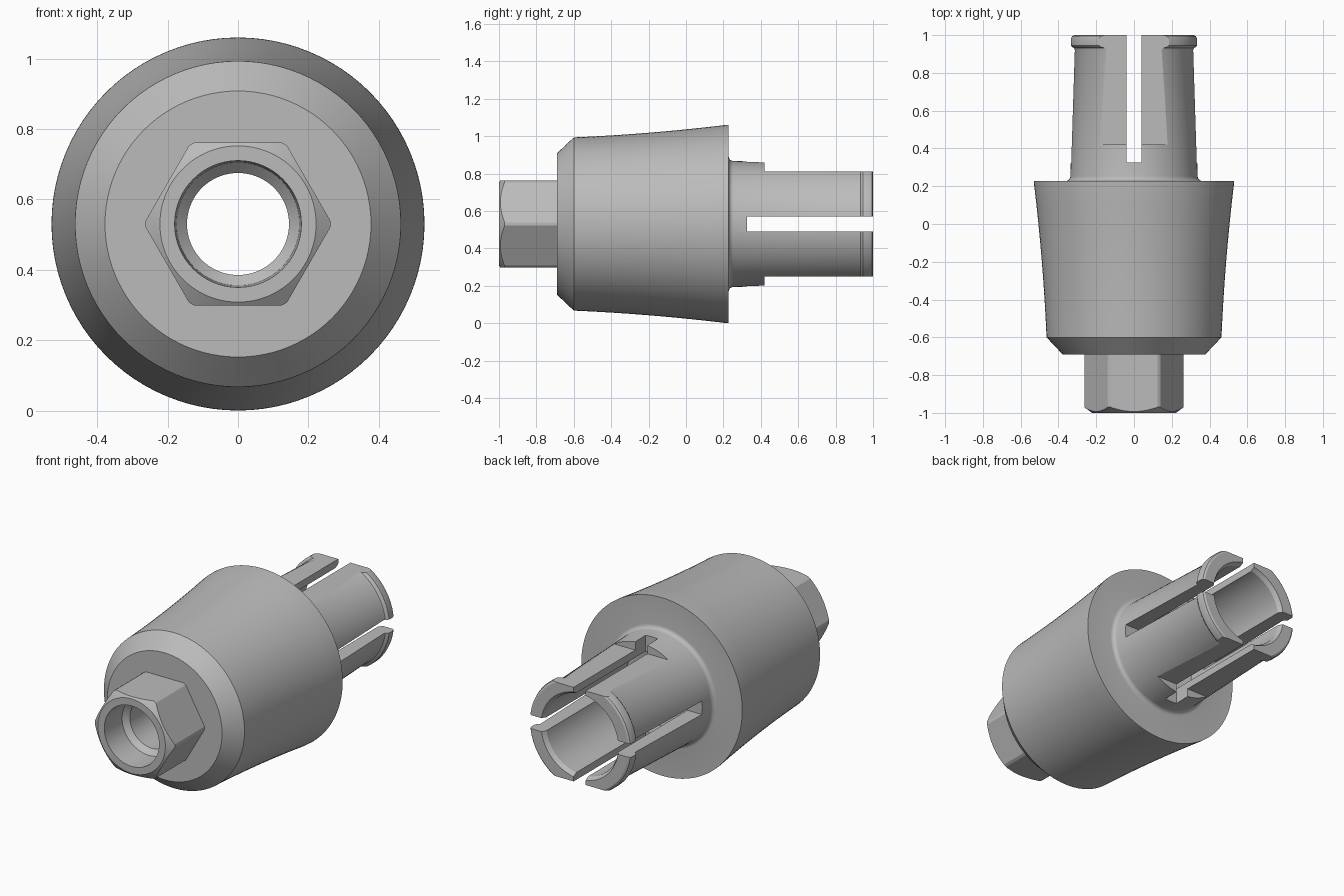
import bpy, bmesh, math
from mathutils import Matrix, Vector

cube = bpy.data.objects.get("Cube")
if cube:
    bpy.data.objects.remove(cube, do_unlink=True)

AXIS_Z = 0.53
SEGMENTS = 96

steel = bpy.data.materials.new("grey steel")
steel.use_nodes = True
GREY = (0.5, 0.5, 0.5, 1)
steel.diffuse_color = GREY
steel.node_tree.nodes["Principled BSDF"].inputs["Base Color"].default_value = GREY


def add_object(name, bm):
    bmesh.ops.recalc_face_normals(bm, faces=bm.faces)
    mesh = bpy.data.meshes.new(name)
    bm.to_mesh(mesh)
    bm.free()
    obj = bpy.data.objects.new(name, mesh)
    obj.data.materials.append(steel)
    bpy.context.collection.objects.link(obj)
    return obj


def lathe(name, profile, segments=SEGMENTS):
    """Spin a closed (y, radius) outline round the long axis."""
    bm = bmesh.new()
    rings = []
    for i in range(segments):
        a = 2 * math.pi * i / segments
        rings.append([bm.verts.new((r * math.cos(a), y, AXIS_Z + r * math.sin(a)))
                      for y, r in profile])
    n = len(profile)
    for i, ring in enumerate(rings):
        nxt = rings[(i + 1) % segments]
        for j in range(n):
            k = (j + 1) % n
            bm.faces.new((ring[j], ring[k], nxt[k], nxt[j]))
    return add_object(name, bm)


def box(name, size, center):
    bm = bmesh.new()
    bmesh.ops.create_cube(bm, size=1, matrix=Matrix.Translation(Vector(center))
                          @ Matrix.Diagonal((*size, 1)))
    return add_object(name, bm)


def boolean(obj, other, operation):
    """Apply a boolean and drop the helper."""
    mod = obj.modifiers.new(operation.title(), 'BOOLEAN')
    mod.operation, mod.solver, mod.object = operation, 'EXACT', other
    bpy.context.view_layer.objects.active = obj
    bpy.ops.object.modifier_apply(modifier=mod.name)
    bpy.data.objects.remove(other, do_unlink=True)


def smooth(obj):
    bpy.ops.object.select_all(action='DESELECT')
    obj.select_set(True)
    bpy.context.view_layer.objects.active = obj
    bpy.ops.object.shade_smooth_by_angle(angle=math.radians(28))


# Flared collar and hollow tail, with the inner bore
collar = [(-0.69, 0.145), (-0.69, 0.378), (-0.60, 0.463)]
for i in range(1, 8):
    t = i / 8
    collar.append((-0.60 + 0.81 * t, 0.463 + 0.035 * t + 0.031 * t * t))
collar += [(0.21, 0.529), (0.228, 0.53)]
fillet = [(0.253 - 0.025 * math.cos(a), 0.362 - 0.025 * math.sin(a))
          for a in (math.pi / 2 * i / 5 for i in range(6))]
lip = [(0.92, 0.316), (0.932, 0.32), (0.937, 0.33), (0.945, 0.336),
       (0.98, 0.336), (0.994, 0.331), (1.0, 0.32)]
bore = [(1.0, 0.255), (0.975, 0.24), (0.22, 0.24), (0.20, 0.145)]
body = lathe("collar_and_tail", collar + fillet + lip + bore)

# Upper and lower flats on the tail
for side in (1, -1):
    boolean(body, box("flat_cutter", (1, 0.8, 0.3), (0, 0.82, AXIS_Z + side * 0.43)),
            'DIFFERENCE')

# Crossed slots that split the tail into four prongs
boolean(body, box("upright_slot", (0.08, 0.8, 1), (0, 0.725, AXIS_Z)), 'DIFFERENCE')
boolean(body, box("level_slot", (1, 0.8, 0.08), (0, 0.725, AXIS_Z)), 'DIFFERENCE')
smooth(body)

# Hexagonal drive head: six-sided prism trimmed by a chamfered, bored turning
bm = bmesh.new()
bmesh.ops.create_cone(bm, cap_ends=True, segments=6, radius1=0.268, radius2=0.268, depth=0.5,
                      matrix=Matrix.Translation((0, -0.9, AXIS_Z))
                      @ Matrix.Rotation(math.pi / 2, 4, 'X')
                      @ Matrix.Rotation(math.pi / 2, 4, 'Z'))
# Put two corners on the level line
level = max(bm.verts, key=lambda v: v.co.x).co
if level.x < 0.25:
    bmesh.ops.rotate(bm, verts=bm.verts, cent=(0, 0, AXIS_Z),
                     matrix=Matrix.Rotation(math.pi / 6, 3, 'Y'))
head = add_object("hex_head", bm)
turning = lathe("head_turning", [(-0.69, 0.145), (-0.69, 0.263), (-0.97, 0.263), (-1.0, 0.222),
                                 (-1.0, 0.18), (-0.84, 0.175), (-0.81, 0.145)])
boolean(head, turning, 'INTERSECT')
smooth(head)
